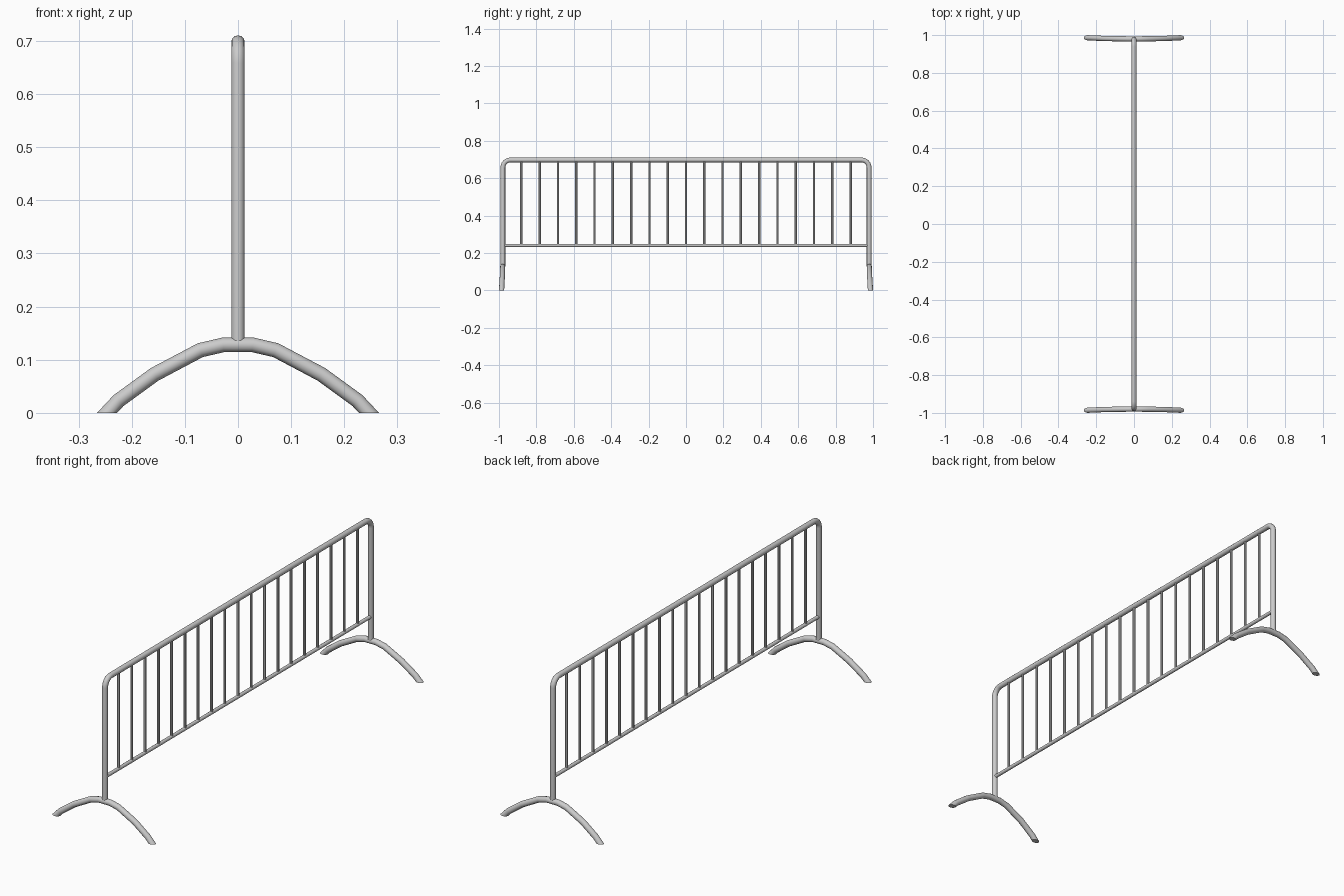
import bpy, bmesh, math
from mathutils import Vector

if "Cube" in bpy.data.objects:
    bpy.data.objects.remove(bpy.data.objects["Cube"])


def tube(name, points, radius, res=4):
    """Sweep a round tube along a poly path and return it as a smooth mesh."""
    cu = bpy.data.curves.new(name, 'CURVE')
    cu.dimensions = '3D'
    cu.bevel_depth = radius
    cu.bevel_resolution = res
    cu.use_fill_caps = True
    sp = cu.splines.new('POLY')
    sp.points.add(len(points) - 1)
    for p, co in zip(sp.points, points):
        p.co = (*co, 1)
    ob = bpy.data.objects.new(name, cu)
    bpy.context.collection.objects.link(ob)
    bpy.ops.object.select_all(action='DESELECT')
    ob.select_set(True)
    bpy.context.view_layer.objects.active = ob
    bpy.ops.object.convert(target='MESH')
    ob = bpy.context.object
    bm = bmesh.new()
    bm.from_mesh(ob.data)
    bmesh.ops.remove_doubles(bm, verts=bm.verts, dist=1e-5)
    # trim anything below the ground and close the cut
    cut = bmesh.ops.bisect_plane(bm, geom=bm.verts[:] + bm.edges[:] + bm.faces[:],
                                 plane_co=(0, 0, 0), plane_no=(0, 0, 1), clear_inner=True)
    rim = [e for e in cut['geom_cut'] if isinstance(e, bmesh.types.BMEdge)]
    if rim:
        bmesh.ops.holes_fill(bm, edges=rim, sides=0)
    bmesh.ops.recalc_face_normals(bm, faces=bm.faces)
    bm.to_mesh(ob.data)
    bm.free()
    bpy.ops.object.shade_smooth_by_angle(angle=math.radians(40))
    return ob


POST_Y, TOP_Z, RAIL_Z = 0.979, 0.698, 0.241

# Outer frame: two posts and a top rail with rounded corners
bend, steps = 0.04, 6
half = [Vector((0, POST_Y, 0.13))]
for i in range(steps + 1):
    a = math.radians(90 * i / steps)
    half.append(Vector((0, POST_Y - bend + bend * math.cos(a),
                        TOP_Z - bend + bend * math.sin(a))))
path = half + [Vector((0, -p.y, p.z)) for p in reversed(half)]
tube("outer_frame", path, 0.0127)

# Bottom rail
tube("bottom_rail", [(0, -POST_Y, RAIL_Z), (0, POST_Y, RAIL_Z)], 0.0085, 3)

# Vertical bars
for i in range(19):
    y = (i - 9) * 0.0978
    tube(f"bar_{i + 1}", [(0, y, RAIL_Z), (0, y, TOP_Z)], 0.0062, 2)

# Arched feet: x, z, outward lean; last point dips below ground and is trimmed
arch = [(0.028, 0.128, 0.0), (0.071, 0.118, 0.0005), (0.157, 0.0725, 0.002),
        (0.225, 0.023, 0.005), (0.270, -0.025, 0.007)]
for name, s in (("front_foot", -1), ("back_foot", 1)):
    right = [(x, s * (0.980 + d), z) for x, z, d in arch]
    left = [(-x, y, z) for x, y, z in reversed(right)]
    tube(name, left + right, 0.0138)
